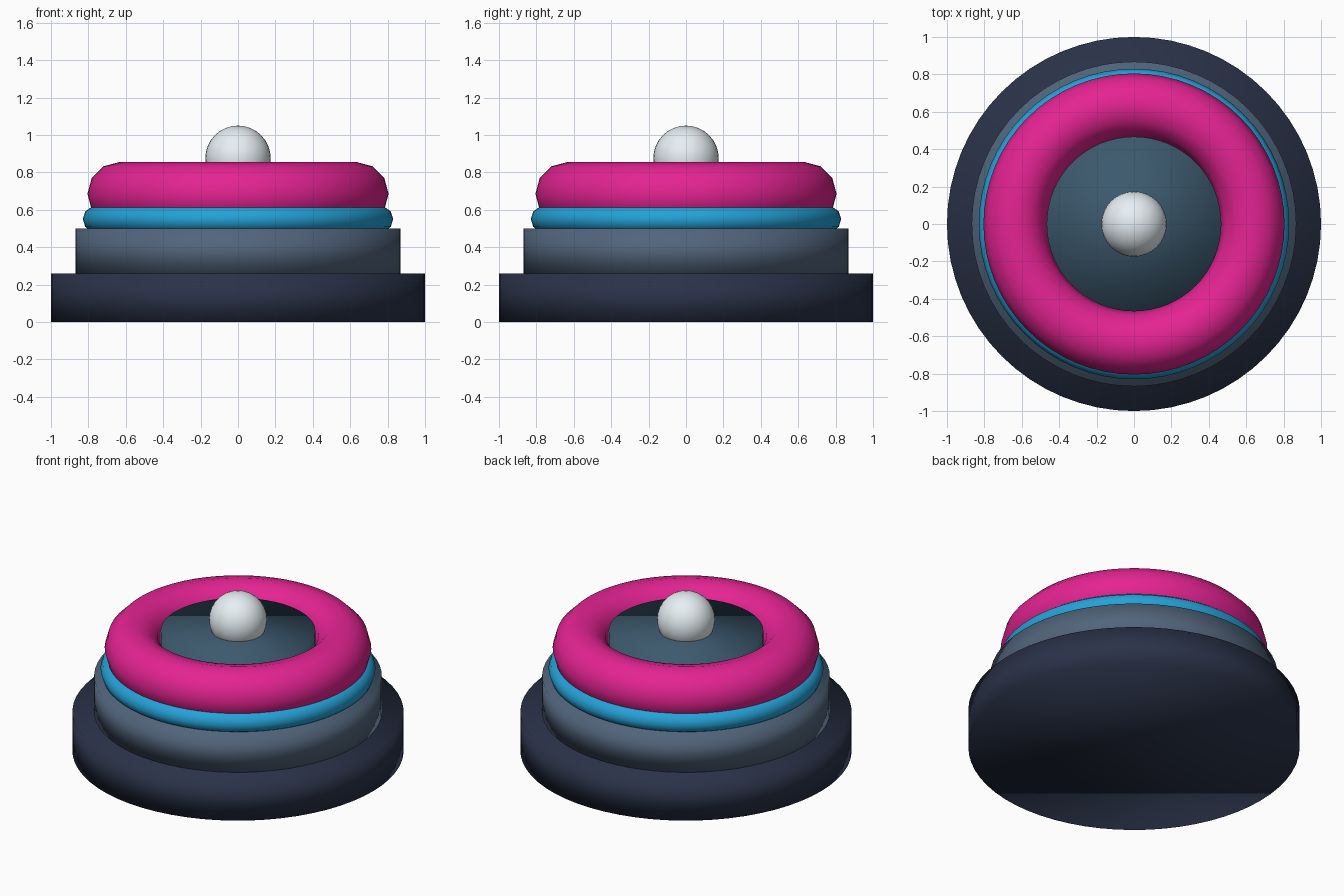
import bpy

if "Cube" in bpy.data.objects:
    bpy.data.objects.remove(bpy.data.objects["Cube"])


def finish(name, color):
    """Name the new object, smooth it and give it its colour."""
    obj = bpy.context.object
    obj.name = name
    obj.data.name = name
    bpy.ops.object.shade_smooth()
    mat = bpy.data.materials.new(name + "_colour")
    mat.diffuse_color = (*color, 1)
    mat.use_nodes = True
    mat.node_tree.nodes["Principled BSDF"].inputs["Base Color"].default_value = mat.diffuse_color
    obj.data.materials.append(mat)
    return obj


def disc(name, radius, bottom, top, color):
    bpy.ops.mesh.primitive_cylinder_add(
        vertices=64, radius=radius, depth=top - bottom,
        location=(0, 0, (bottom + top) / 2))
    return finish(name, color)


def ring(name, major, minor, z, sides, color):
    bpy.ops.mesh.primitive_torus_add(
        major_segments=64, minor_segments=sides,
        major_radius=major, minor_radius=minor, location=(0, 0, z))
    return finish(name, color)


# Stepped base
disc("base", 1.0, 0.0, 0.26, (0.023, 0.032, 0.065))
disc("upper_step", 0.868, 0.26, 0.50, (0.085, 0.13, 0.20))

# Rings stacked on the base
ring("trim_ring", 0.76, 0.07, 0.55, 10, (0.018, 0.36, 0.68))
ring("cushion_ring", 0.635, 0.17, 0.685, 12, (0.78, 0.017, 0.29))

# Raised centre plate inside the ring
disc("centre_plate", 0.467, 0.50, 0.80, (0.045, 0.10, 0.155))

# Ball on top
bpy.ops.mesh.primitive_uv_sphere_add(
    segments=32, ring_count=16, radius=0.175, location=(0, 0, 0.875))
finish("centre_ball", (0.80, 0.87, 0.90))
